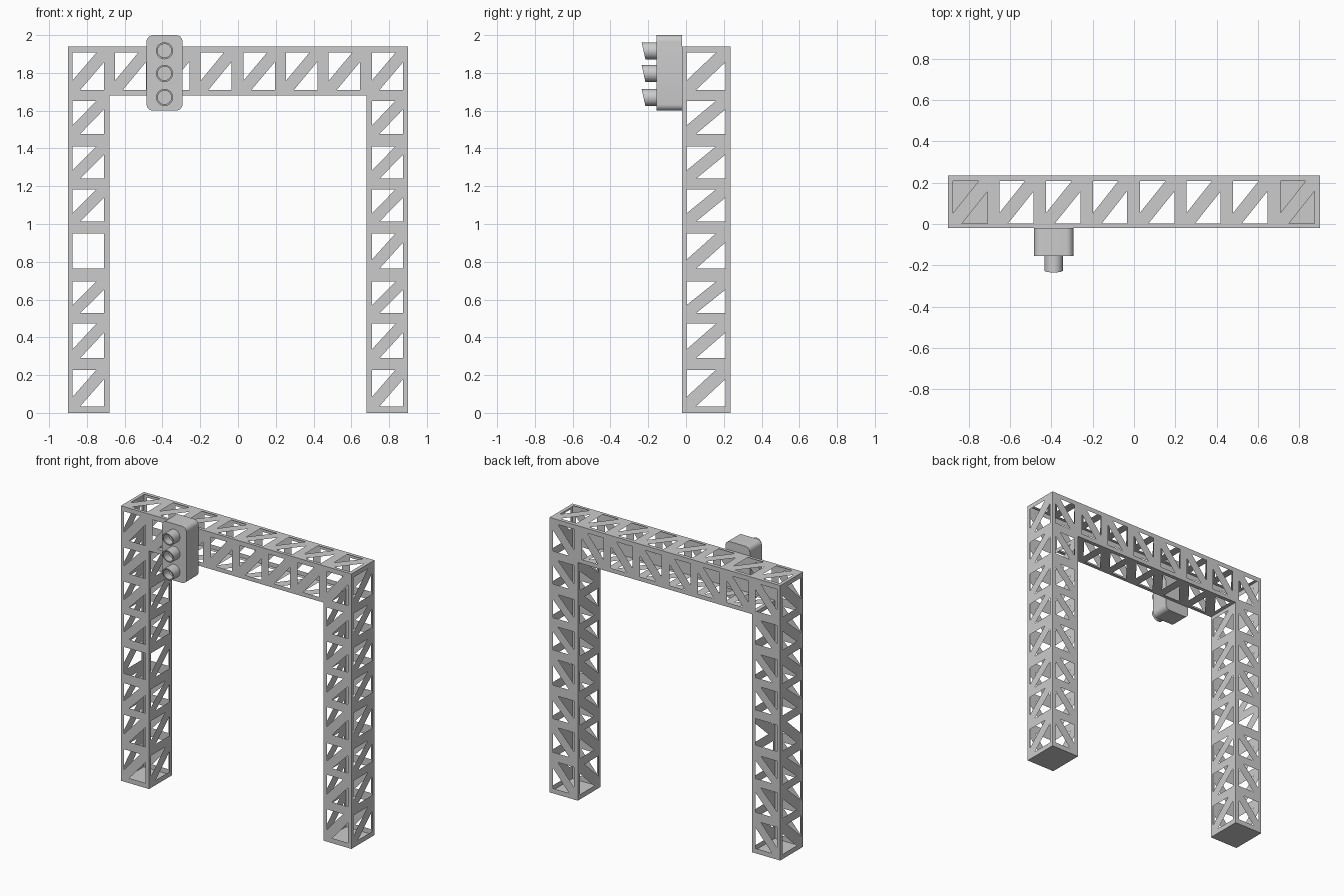
import bpy, bmesh, math

if "Cube" in bpy.data.objects:
    bpy.data.objects.remove(bpy.data.objects["Cube"])

Y0, Y1, TOP, BEAM = -0.02, 0.235, 1.94, 1.68
HY = (0.003, 0.209)
Z_CELLS = [(0.035, 0.228), (0.29, 0.472), (0.528, 0.695), (0.764, 0.95),
           (1.013, 1.183), (1.24, 1.411), (1.477, 1.652), (1.71, 1.907)]
X_CELLS = [(-0.876, -0.709), (-0.652, -0.486), (-0.426, -0.258), (-0.198, -0.034),
           (0.028, 0.196), (0.254, 0.42), (0.48, 0.647), (0.709, 0.874)]


def panel(bm, place, us, vs, u_hole, cells, along_u=False, skip=()):
    """Flat sheet with a row of openings, each crossed by a diagonal brace."""
    (u0, u1), (v0, v1), (a, b) = us, vs, u_hole

    def poly(pts):
        pts = [(v, u) for u, v in pts] if along_u else pts
        bm.faces.new([bm.verts.new(place(*p)) for p in pts])

    def row(lo, hi, middle):
        for s, e in ((u0, a), (a, b), (b, u1)):
            if middle or (s, e) != (a, b):
                poly([(s, lo), (e, lo), (e, hi), (s, hi)])

    edge = v0
    for i, (lo, hi) in enumerate(cells):
        row(edge, lo, True)
        row(lo, hi, False)
        if i not in skip:
            d, e = (b - a) * 0.245, (hi - lo) * 0.255
            poly([(a, lo), (a + d, lo), (b, hi - e), (b, hi), (b - d, hi), (a, lo + e)])
        edge = hi
    row(edge, v1, True)


def finish(bm, name, smooth=False):
    bmesh.ops.remove_doubles(bm, verts=bm.verts, dist=1e-5)
    bmesh.ops.recalc_face_normals(bm, faces=bm.faces)
    mesh = bpy.data.meshes.new(name)
    bm.to_mesh(mesh)
    bm.free()
    ob = bpy.data.objects.new(name, mesh)
    bpy.context.collection.objects.link(ob)
    if smooth:
        bpy.ops.object.select_all(action='DESELECT')
        bpy.context.view_layer.objects.active = ob
        ob.select_set(True)
        bpy.ops.object.shade_smooth_by_angle(angle=math.radians(35))
    return ob


# Lattice legs with a closed foot plate
for name, xs, hole, outer, inner, skip in (
        ("left_leg", (-0.9, -0.68), (-0.876, -0.709), -0.9, -0.68, (3,)),
        ("right_leg", (0.68, 0.9), (0.709, 0.874), 0.9, 0.68, ())):
    bm = bmesh.new()
    for y in (Y0, Y1):
        panel(bm, lambda u, v: (u, y, v), xs, (0, TOP), hole, Z_CELLS, skip=skip)
    panel(bm, lambda u, v: (outer, u, v), (Y0, Y1), (0, TOP), HY, Z_CELLS)
    panel(bm, lambda u, v: (inner, u, v), (Y0, Y1), (0, BEAM), HY, Z_CELLS[:7])
    bm.faces.new([bm.verts.new((x, y, 0)) for x, y in
                  ((xs[0], Y0), (xs[0], Y1), (xs[1], Y1), (xs[1], Y0))])
    finish(bm, name)

# Lattice cross beam
bm = bmesh.new()
for y in (Y0, Y1):
    panel(bm, lambda u, v: (u, y, v), (BEAM, TOP), (-0.68, 0.68), Z_CELLS[7],
          X_CELLS[1:7], along_u=True)
panel(bm, lambda u, v: (u, v, TOP), (Y0, Y1), (-0.9, 0.9), HY, X_CELLS, along_u=True)
panel(bm, lambda u, v: (u, v, BEAM), (Y0, Y1), (-0.68, 0.68), HY, X_CELLS[1:7], along_u=True)
finish(bm, "cross_beam")

# Signal housing with rounded front outline
LX = -0.389
bm = bmesh.new()
bmesh.ops.create_cube(bm, size=1)
for v in bm.verts:
    v.co = (LX + v.co.x * 0.19, -0.0875 + v.co.y * 0.135, 1.8 + v.co.z * 0.4)
depth_edges = [e for e in bm.edges if abs(e.verts[0].co.y - e.verts[1].co.y) > 0.1]
bmesh.ops.bevel(bm, geom=depth_edges, offset=0.034, segments=6, profile=0.5, affect='EDGES')
finish(bm, "signal_housing", True)

# Lamp hoods: slanted tubes closed by a recessed lens
N, R, RI = 32, 0.045, 0.036
for i, cz in enumerate((1.67, 1.797, 1.917)):
    bm = bmesh.new()

    def ring(r, y, slant):
        pts = []
        for k in range(N):
            t = 2 * math.pi * k / N
            z = r * math.sin(t)
            pts.append(bm.verts.new((LX + r * math.cos(t), y - slant * z, cz + z)))
        return pts

    rings = [ring(R, -0.154, 0), ring(R, -0.225, 0.22), ring(RI, -0.225, 0.22), ring(RI, -0.165, 0)]
    for p, q in zip(rings, rings[1:]):
        for k in range(N):
            j = (k + 1) % N
            bm.faces.new((p[k], p[j], q[j], q[k]))
    bm.faces.new(rings[-1])
    finish(bm, f"lamp_hood_{i + 1}", True)
